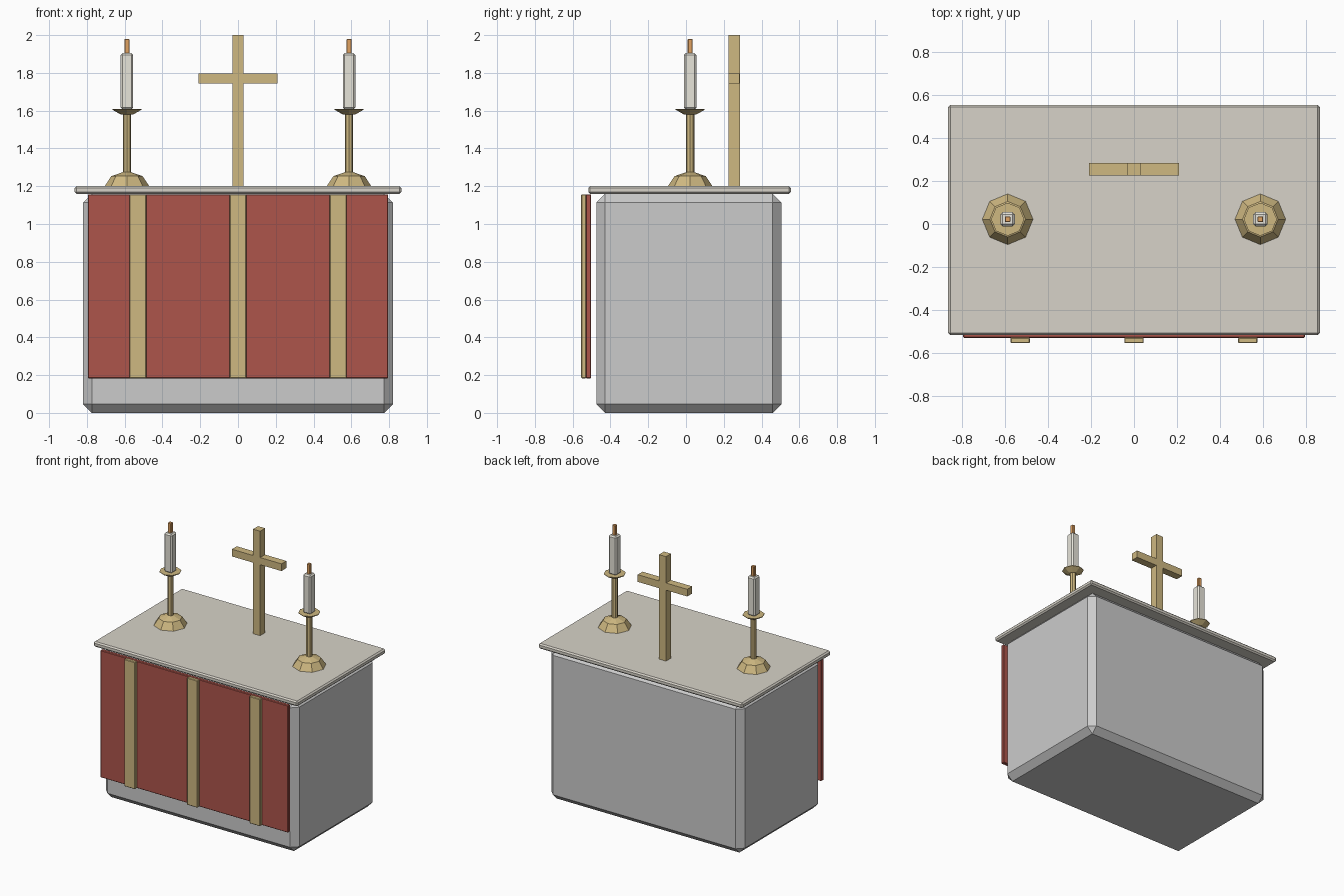
import bpy, bmesh
from math import cos, sin, pi

if "Cube" in bpy.data.objects:
    bpy.data.objects.remove(bpy.data.objects["Cube"])


def material(name, rgb):
    m = bpy.data.materials.new(name)
    m.diffuse_color = (*rgb, 1)
    m.use_nodes = True
    m.node_tree.nodes["Principled BSDF"].inputs["Base Color"].default_value = m.diffuse_color
    return m


gold = material("gold", (0.62, 0.48, 0.22))
red = material("red_cloth", (0.42, 0.09, 0.07))
stone = material("pale_stone", (0.68, 0.65, 0.58))
wax = material("wax", (0.80, 0.78, 0.70))
orange = material("flame_orange", (0.75, 0.36, 0.12))


def add(name, bm, mat):
    me = bpy.data.meshes.new(name)
    bmesh.ops.recalc_face_normals(bm, faces=bm.faces)
    bm.to_mesh(me)
    bm.free()
    ob = bpy.data.objects.new(name, me)
    bpy.context.collection.objects.link(ob)
    if mat:
        me.materials.append(mat)
    return ob


def box(name, x, y, z, mat=None, bevel=0.0):
    """Box from (min, max) ranges with an optional one-step chamfer."""
    bm = bmesh.new()
    bmesh.ops.create_cube(bm, size=1)
    for v in bm.verts:
        for i, (lo, hi) in enumerate((x, y, z)):
            v.co[i] = lo if v.co[i] < 0 else hi
    if bevel:
        bmesh.ops.bevel(bm, geom=bm.edges[:], offset=bevel, segments=1,
                        affect='EDGES', profile=0.5)
    return add(name, bm, mat)


def lathe(name, cx, cy, profile, mat, sides=8):
    """Closed faceted turning from (radius, z) points."""
    bm = bmesh.new()
    rings = [[bm.verts.new((cx + r * cos(2 * pi * i / sides),
                            cy + r * sin(2 * pi * i / sides), z))
              for i in range(sides)] for r, z in profile]
    for a, b in zip(rings, rings[1:]):
        for i in range(sides):
            j = (i + 1) % sides
            bm.faces.new((a[i], a[j], b[j], b[i]))
    bm.faces.new(rings[0])
    bm.faces.new(rings[-1])
    return add(name, bm, mat)


# Stone block and table top
box("altar_body", (-0.82, 0.82), (-0.475, 0.505), (0, 1.16), None, 0.046)
box("table_top", (-0.865, 0.865), (-0.517, 0.555), (1.16, 1.2), stone, 0.01)

# Hanging cloth with three gold bands
box("front_cloth", (-0.795, 0.795), (-0.53, -0.502), (0.183, 1.157), red, 0.004)
for side, x in (("left", -0.53), ("middle", 0), ("right", 0.53)):
    box(f"cloth_band_{side}", (x - 0.045, x + 0.045), (-0.555, -0.528),
        (0.183, 1.157), gold, 0.004)

# Standing cross
box("cross_upright", (-0.03, 0.03), (0.225, 0.285), (1.195, 2.0), gold)
box("cross_arm", (-0.21, 0.21), (0.2255, 0.2845), (1.743, 1.798), gold)

# Pair of candlesticks
for side, x in (("left", -0.588), ("right", 0.588)):
    y = 0.022
    lathe(f"candlestick_foot_{side}", x, y,
          [(0.118, 1.195), (0.118, 1.2), (0.083, 1.253), (0.02, 1.275)], gold)
    lathe(f"candlestick_stem_{side}", x, y, [(0.022, 1.25), (0.022, 1.595)], gold)
    lathe(f"drip_pan_{side}", x, y,
          [(0.033, 1.58), (0.077, 1.605), (0.077, 1.609), (0.03, 1.609)], gold)
    box(f"candle_{side}", (x - 0.033, x + 0.033), (y - 0.033, y + 0.033),
        (1.606, 1.905), wax, 0.01)
    box(f"flame_{side}", (x - 0.013, x + 0.013), (y - 0.013, y + 0.013),
        (1.9, 1.98), orange, 0.003)
